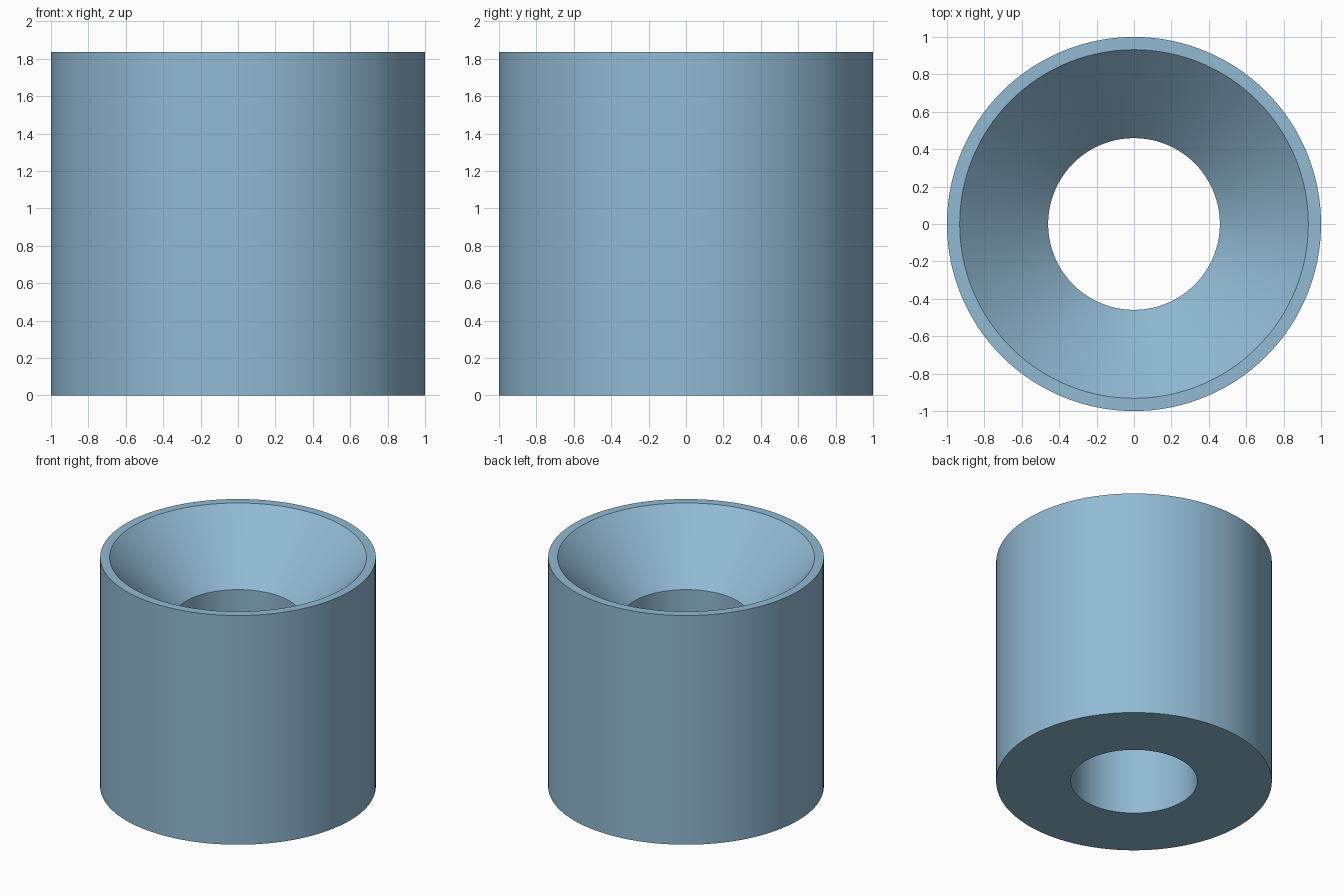
import bpy, bmesh, math

if "Cube" in bpy.data.objects:
    bpy.data.objects.remove(bpy.data.objects["Cube"])

SEGMENTS = 128
# closed cross-section (radius, height): outer wall, rim, 45 degree countersink, bore
PROFILE = [(1.0, 0.0), (1.0, 1.835), (0.932, 1.835), (0.459, 1.362), (0.459, 0.0)]

bm = bmesh.new()
rings = []
for r, z in PROFILE:
    rings.append([bm.verts.new((r * math.cos(2 * math.pi * i / SEGMENTS),
                                r * math.sin(2 * math.pi * i / SEGMENTS), z))
                  for i in range(SEGMENTS)])

# skin neighbouring rings, last ring joins the first to make the underside
for k, low in enumerate(rings):
    high = rings[(k + 1) % len(rings)]
    for i in range(SEGMENTS):
        j = (i + 1) % SEGMENTS
        bm.faces.new((low[i], low[j], high[j], high[i]))
bmesh.ops.recalc_face_normals(bm, faces=bm.faces)

mesh = bpy.data.meshes.new("countersunk_bushing")
bm.to_mesh(mesh)
bm.free()

# single blue-grey colour
blue = bpy.data.materials.new("steel blue")
blue.diffuse_color = (0.283, 0.491, 0.658, 1.0)
blue.use_nodes = True
blue.node_tree.nodes["Principled BSDF"].inputs["Base Color"].default_value = blue.diffuse_color
mesh.materials.append(blue)

bushing = bpy.data.objects.new("countersunk_bushing", mesh)
bpy.context.collection.objects.link(bushing)
bpy.context.view_layer.objects.active = bushing
bushing.select_set(True)
bpy.ops.object.shade_smooth_by_angle(angle=math.radians(30))
